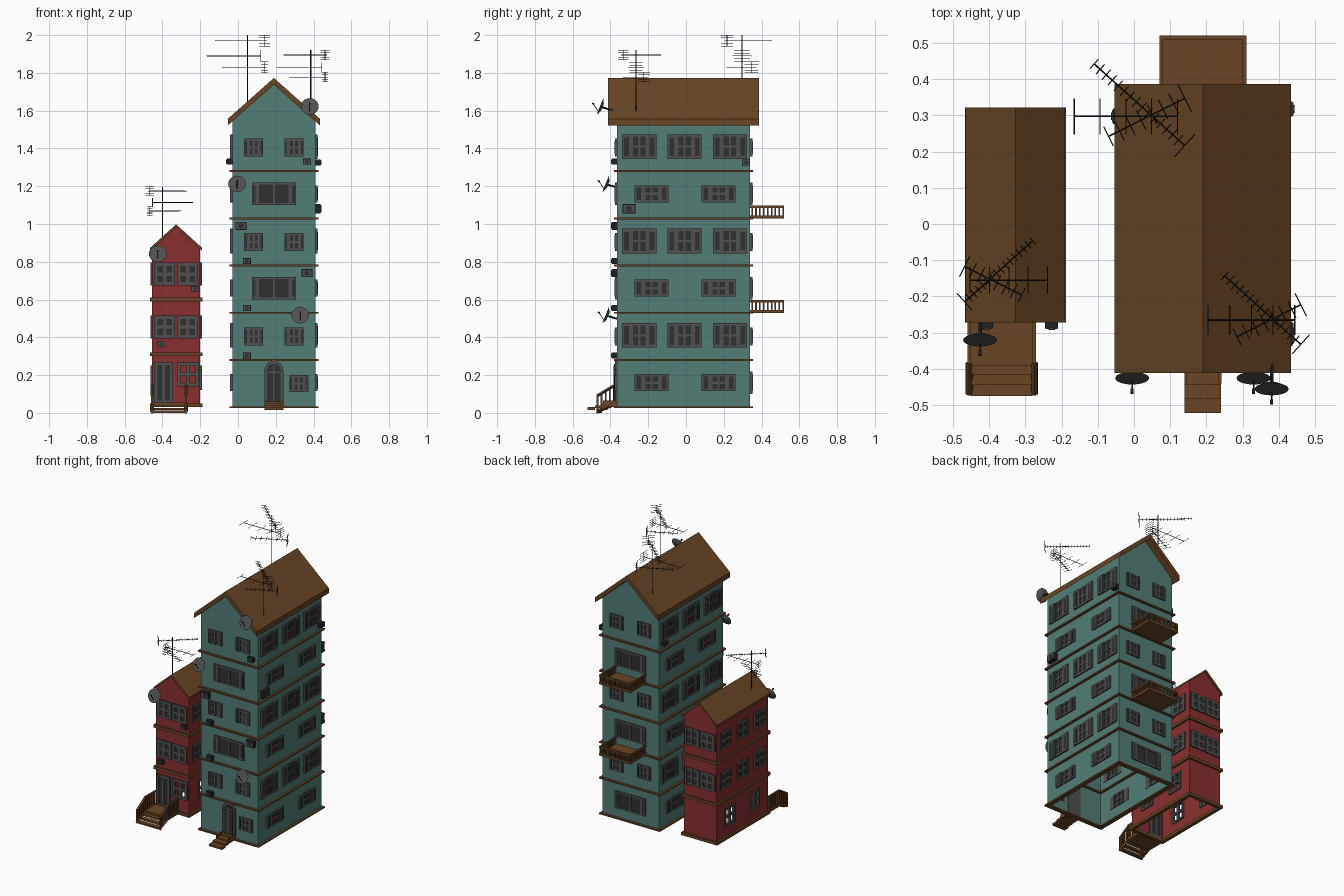
import bpy, bmesh
from math import radians, cos, sin, pi
from mathutils import Matrix, Vector

cube = bpy.data.objects.get("Cube")
if cube:
    bpy.data.objects.remove(cube)


def make_material(name, rgb):
    m = bpy.data.materials.new(name)
    m.use_nodes = True
    m.diffuse_color = (*rgb, 1)
    m.node_tree.nodes["Principled BSDF"].inputs["Base Color"].default_value = (*rgb, 1)
    return m


MATS = [make_material("teal plaster", (.085, .205, .185)),
        make_material("red plaster", (.25, .028, .03)),
        make_material("brown wood", (.14, .06, .018)),
        make_material("grey frame", (.08, .08, .08)),
        make_material("dark glass", (.03, .03, .03)),
        make_material("dark metal", (.015, .015, .017))]
TEAL, RED, WOOD, GREY, GLASS, METAL = range(len(MATS))


class Part:
    """Collects primitives into one named object."""

    def __init__(self, name):
        self.name, self.bm = name, bmesh.new()

    def paint(self, verts, mat):
        for f in {f for v in verts for f in v.link_faces}:
            f.material_index = mat

    def box(self, center, size, mat, frame=Matrix()):
        m = frame @ Matrix.Translation(center) @ Matrix.Diagonal((*size, 1))
        self.paint(bmesh.ops.create_cube(self.bm, size=1, matrix=m)["verts"], mat)

    def span(self, a, b, mat):
        a, b = Vector(a), Vector(b)
        self.box((a + b) / 2, [abs(d) for d in b - a], mat)

    def cone(self, a, b, r1, r2, mat, sides=4, frame=Matrix()):
        a, b = frame @ Vector(a), frame @ Vector(b)
        m = Matrix.Translation((a + b) / 2) @ (b - a).to_track_quat("Z", "Y").to_matrix().to_4x4()
        v = bmesh.ops.create_cone(self.bm, cap_ends=True, segments=sides, radius1=r1,
                                  radius2=r2, depth=(b - a).length, matrix=m)["verts"]
        self.paint(v, mat)

    def rod(self, a, b, r, mat, frame=Matrix()):
        self.cone(a, b, r, r, mat, 4, frame)

    def prism(self, pts, y0, y1, mat, frame=Matrix()):
        f = self.bm.faces.new([self.bm.verts.new(frame @ Vector((x, y0, z))) for x, z in pts])
        new = bmesh.ops.extrude_face_region(self.bm, geom=[f])["geom"]
        top = [g for g in new if isinstance(g, bmesh.types.BMVert)]
        step = frame.to_3x3() @ Vector((0, y1 - y0, 0))
        bmesh.ops.translate(self.bm, verts=top, vec=step)
        self.paint(top, mat)
        f.material_index = mat

    def finish(self):
        bmesh.ops.recalc_face_normals(self.bm, faces=self.bm.faces)
        me = bpy.data.meshes.new(self.name)
        self.bm.to_mesh(me)
        self.bm.free()
        for m in MATS:
            me.materials.append(m)
        bpy.context.collection.objects.link(bpy.data.objects.new(self.name, me))


class House:
    """Open-bottomed gabled house with wall frames for placing details."""
    ANGLE = {"front": 0, "right": 90, "back": 180, "left": -90}

    def __init__(self, name, x0, x1, y0, y1, eave, apex, mat):
        self.name, self.mat, self.eave, self.apex = name, mat, eave, apex
        self.c, self.w, self.d = Vector(((x0 + x1) / 2, (y0 + y1) / 2, 0)), x1 - x0, y1 - y0
        self.windows = Part(name + "_windows")
        self.holes = []

    def at(self, side, u, z):
        half = (self.d if side in ("front", "back") else self.w) / 2
        return (Matrix.Translation(self.c) @ Matrix.Rotation(radians(self.ANGLE[side]), 4, "Z")
                @ Matrix.Translation((u, -half, z)))

    def window(self, side, u, z, w, h, cols=2, rows=2, shutter=0, bar=.012, glazed=True):
        m, p = self.at(side, u, z), self.windows
        if glazed:
            p.box((0, 0, 0), (w, .008, h), GLASS, m)
        else:
            self.holes.append((m, w, h))
        for i in range(cols + 1):
            p.box(((i / cols - .5) * (w - bar), 0, 0), (bar, .018, h), GREY, m)
        for i in range(rows + 1):
            p.box((0, 0, (i / rows - .5) * (h - bar)), (w, .016, bar), GREY, m)
        if shutter:
            for s in (-1, 1):
                x = s * (w + shutter) / 2
                p.box((x, -.005, 0), (shutter, .014, h), GREY, m)
                p.box((x, -.011, 0), (shutter * .55, .005, h * .75), GLASS, m)

    def build(self, thick, over_x, over_y, trims, trim_h, trim_out):
        w, d, c = self.w / 2, self.d / 2, self.c
        walls = Part(self.name + "_walls")
        pts = [(-w, .03), (-w, self.eave), (0, self.apex), (w, self.eave), (w, .03)]
        walls.prism(pts, -d, d, self.mat, Matrix.Translation(c))
        # open underside, then openings without glass
        bm = walls.bm
        low = [f for f in bm.faces if all(v.co.z < .031 for v in f.verts)]
        bmesh.ops.delete(bm, geom=low, context="FACES")
        for m, hw, hh in self.holes:
            for axis, half in ((Vector((1, 0, 0)), hw / 2), (Vector((0, 0, 1)), hh / 2)):
                for s in (-1, 1):
                    bmesh.ops.bisect_plane(bm, geom=bm.verts[:] + bm.edges[:] + bm.faces[:],
                                           plane_co=m @ (axis * half * s),
                                           plane_no=m.to_3x3() @ axis)
            inv, gone = m.inverted(), []
            for f in bm.faces:
                q = inv @ f.calc_center_median()
                if abs(q.x) < hw / 2 and abs(q.y) < .01 and abs(q.z) < hh / 2:
                    gone.append(f)
            bmesh.ops.delete(bm, geom=gone, context="FACES")
        walls.finish()
        self.windows.finish()
        # roof slabs
        ex = w + over_x
        ez = self.apex - (self.apex - self.eave) / w * ex
        roof = Part(self.name + "_roof")
        roof.prism([(-ex, ez), (0, self.apex), (ex, ez), (ex, ez + thick),
                    (0, self.apex + thick), (-ex, ez + thick)],
                   -d - over_y, d + over_y, WOOD, Matrix.Translation(c))
        roof.finish()
        # floor bands
        trim, t = Part(self.name + "_bands"), trim_out
        for z in trims:
            for s in (-1, 1):
                trim.box(c + Vector((0, s * d, z)), (2 * (w + t), 2 * t, trim_h), WOOD)
                trim.box(c + Vector((s * w, 0, z)), (2 * t, 2 * (d + t), trim_h), WOOD)
        trim.finish()


# tall house
tall = House("tall_house", -.03, .41, -.365, .34, 1.543, 1.738, TEAL)
for i in range(6):
    z = .155 + .25 * i
    for side in ("left", "right"):
        for u in ((-.235, .005, .245) if i % 2 else (-.17, .185)):
            if side == "left":
                u = -u
            tall.window(side, u, z + .005, .09, .13 if i % 2 else .09, 2, 2, .045)
    for side in ("front", "back"):
        if i % 2:
            for u in (-.107, .107):
                tall.window(side, u, z, .065, .095, 2, 2, .018)
        elif i or side == "back":
            tall.window(side, 0, z + .005, .18, .12, 2, 1, .027)
tall.window("front", .132, .155, .065, .09, 2, 2, .018)


# arched front door
def arch(r, z0, z1):
    return [(-r, z0)] + [(-r * cos(a), z1 - r + r * sin(a))
                         for a in (pi * k / 10 for k in range(11))] + [(r, z0)]


door = tall.at("front", 0, 0)
for r, z0, z1, y, mat in ((.05, .035, .275, -.012, GREY), (.036, .05, .26, -.016, GLASS)):
    tall.windows.prism(arch(r, z0, z1), y, .004, mat, door)
tall.windows.box((0, -.016, .15), (.008, .008, .2), GREY, door)
tall.windows.box((0, -.016, .215), (.08, .008, .008), GREY, door)
tall.build(.035, .024, .047, [.03 + .25 * k for k in range(6)], .01, .015)

# small house
small = House("small_house", -.455, -.2, -.26, .31, .868, .983, RED)
for z in (.455, .735):
    for side in ("front", "back"):
        for u in (-.061, .061):
            small.window(side, u, z, .112, .12, bar=.018)
    for side in ("left", "right"):
        for u in (-.185, 0, .185):
            small.window(side, u, z, .12, .12, bar=.018)
for side, s in (("left", 1), ("right", -1)):
    for u in (-.145, .13):
        small.window(side, u * s, .185, .11, .13, bar=.014, glazed=False)
small.window("front", .063, .205, .115, .13, bar=.018, glazed=False)
small.window("front", -.066, .16, .1, .22, 2, 1, bar=.016)
small.build(.015, .01, .012, [.04, .31, .6], .02, .012)

# balconies
for n, z in (("lower", .53), ("upper", 1.03)):
    p = Part(n + "_balcony")
    p.span((.07, .34, z), (.31, .52, z + .016), WOOD)
    for x in (.075, .305):
        p.span((x - .005, .34, z + .055), (x + .005, .52, z + .067), WOOD)
        for k in range(9):
            p.box((x, .35 + k * .0206, z + .035), (.008, .008, .06), WOOD)
    p.span((.07, .51, z + .055), (.31, .52, z + .067), WOOD)
    for k in range(13):
        p.box((.075 + k * .0192, .515, z + .035), (.008, .008, .06), WOOD)
    p.finish()

# entrance steps
p = Part("tall_house_steps")
for k in range(4):
    p.span((.14, -.365 - .0388 * k, .045 - .01 * k), (.24, -.405 - .0388 * k, .06 - .01 * k), WOOD)
for x in (.143, .237):
    p.span((x - .004, -.36, .03), (x + .004, -.44, .065), WOOD)
p.finish()

p = Part("small_house_porch")
p.span((-.46, -.26, .035), (-.27, -.39, .055), WOOD)
for k in range(3):
    p.span((-.45, -.385 - .03 * k, .03 - .015 * k), (-.28, -.415 - .03 * k, .042 - .015 * k), WOOD)
for x in (-.455, -.275):
    p.span((x - .005, -.26, .138), (x + .005, -.385, .15), WOOD)
    p.rod((x, -.383, .143), (x, -.47, .09), .008, WOOD)
    p.rod((x, -.383, .045), (x, -.47, .008), .01, WOOD)
    for k in range(10):
        y, drop = -.275 - k * .0215, max(0, k - 5) * .0125
        p.box((x, y, .095 - drop), (.009, .009, .095), WOOD)
p.finish()


# roof aerials: three crossing booms on a mast
def aerial(name, x, y, foot, top, s, flip):
    p = Part(name)
    p.rod((x, y, foot), (x, y, top), .003, METAL)
    f = Matrix.Translation((x, y, top - .03 * s)) @ Matrix.Diagonal((s * flip, s, s, 1))
    for a, b, z, n, size in (((-.16, .145), (.09, -.08), 0, 16, .018),
                             ((-.215, 0), (.07, 0), -.08, 5, .05),
                             ((-.12, -.055), (.09, .05), -.14, 8, .03)):
        a, b = Vector((*a, z)), Vector((*b, z))
        side = (b - a).normalized().cross(Vector((0, 0, 1)))
        p.rod(a, b, .0022, METAL, f)
        for k in range(n):
            q = a.lerp(b, k / (n - 1))
            p.rod(q - side * size, q + side * size, .0015, METAL, f)
        for h in (-.03, -.015, .015, .03):
            q = b + Vector((0, 0, h))
            p.rod(q - side * .042, q + side * .042, .0015, METAL, f)
        p.rod(b - Vector((0, 0, .03)), b + Vector((0, 0, .03)), .0015, METAL, f)
    p.finish()


aerial("rear_aerial", .05, .297, 1.6, 2.0, 1, 1)
aerial("front_aerial", .385, -.265, 1.58, 1.92, .84, 1)
aerial("small_house_aerial", -.4, -.155, .9, 1.197, .75, -1)

# satellite dishes
for n, (x, y, z) in enumerate(((-.425, -.315, .84), (-.005, -.42, 1.21),
                               (.33, -.42, .515), (.38, -.45, 1.62))):
    p = Part(f"satellite_dish_{n + 1}")
    f = Matrix.Translation((x, y, z)) @ Matrix.Rotation(radians(-22), 4, "X")
    p.cone((0, .008, 0), (0, -.006, 0), .02, .047, GREY, 20, f)
    p.rod((0, 0, -.03), (0, -.045, 0), .002, METAL, f)
    p.box((0, -.045, 0), (.008, .012, .008), METAL, f)
    p.rod((x, y, z), (x, y + .065, z - .02), .005, METAL)
    p.finish()

# air conditioners and vents
p = Part("wall_units")
for house, side, u, z, w in ((tall, "front", -.175, .99, .058), (tall, "front", .175, .74, .058),
                             (tall, "right", -.29, 1.08, .068), (tall, "right", .33, 1.325, .042),
                             (tall, "left", -.31, 1.33, .042), (tall, "front", .175, 1.33, .042),
                             (tall, "front", -.143, .803, .042), (tall, "front", -.143, .555, .042),
                             (tall, "front", -.143, .305, .042), (small, "front", .1, .657, .036),
                             (small, "front", -.08, .365, .036)):
    m, h = house.at(side, u, z), w * .75
    p.box((0, -.014, 0), (w, .028, h), METAL, m)
    p.box((0, -.029, 0), (w * .85, .003, h * .8), GREY, m)
    p.cone((0, -.029, 0), (0, -.033, 0), h * .34, h * .34, GLASS, 12, m)
p.finish()
